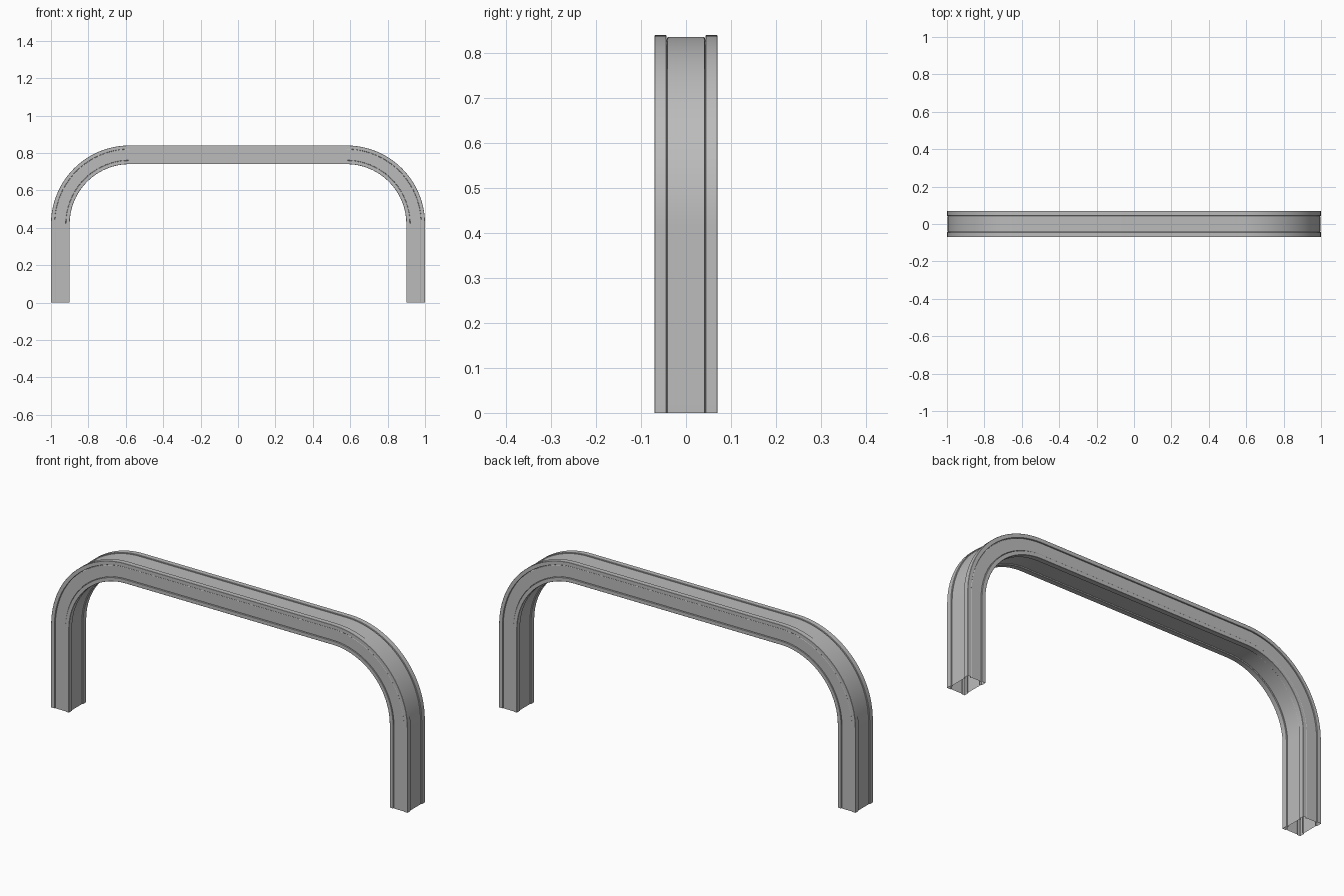
import bpy, bmesh, math

if "Cube" in bpy.data.objects:
    bpy.data.objects.remove(bpy.data.objects["Cube"], do_unlink=True)

# One plain metal colour
grey = bpy.data.materials.new("satin grey")
grey.use_nodes = True
colour = (0.5, 0.5, 0.5, 1)
grey.diffuse_color = colour
grey.node_tree.nodes["Principled BSDF"].inputs["Base Color"].default_value = colour

# Frame sizes: half width of the bar, half depth, height, bend radius of the centreline
HALF_W, HALF_D, TOP, BEND, STEPS = 0.05, 0.07, 0.84, 0.37, 24


def quarter_section():
    """Quarter of the bar section: recessed panels with a narrow slit beside each corner rail."""
    w, d = HALF_W, HALF_D
    return [
        (w - 0.004, 0.040), (w - 0.005, 0.0415), (w - 0.010, 0.042),
        (w - 0.010, 0.0435), (w - 0.001, 0.0435), (w, 0.0445),
        (w, d - 0.001), (w - 0.001, d),
        (0.0315, d), (0.0305, d - 0.001), (0.0305, d - 0.008),
        (0.029, d - 0.008), (0.0285, d - 0.004), (0.027, d - 0.003),
    ]


def full_section():
    q = quarter_section()
    return (q + [(-u, v) for u, v in reversed(q)]
            + [(-u, -v) for u, v in q] + [(u, -v) for u, v in reversed(q)])


def arch_path():
    """Centreline points with the outward direction, from the +x foot to the -x foot."""
    cx, cz = 1 - HALF_W - BEND, TOP - HALF_W - BEND
    half = []
    for i in range(STEPS + 1):
        a = math.pi / 2 * i / STEPS
        c, s = math.cos(a), math.sin(a)
        half.append((cx + BEND * c, cz + BEND * s, c, s))
    half.insert(0, (cx + BEND, 0, 1, 0))
    return half + [(-x, z, -c, s) for x, z, c, s in reversed(half)]


# Sweep the section along the arch, leaving the feet open
bm = bmesh.new()
section = full_section()
rings = [[bm.verts.new((x + u * c, v, z + u * s)) for u, v in section]
         for x, z, c, s in arch_path()]
n = len(section)
for a, b in zip(rings, rings[1:]):
    for i in range(n):
        j = (i + 1) % n
        bm.faces.new((a[i], a[j], b[j], b[i]))
bmesh.ops.recalc_face_normals(bm, faces=bm.faces)

mesh = bpy.data.meshes.new("arched_frame")
bm.to_mesh(mesh)
bm.free()
mesh.materials.append(grey)
frame = bpy.data.objects.new("arched_frame", mesh)
bpy.context.collection.objects.link(frame)

# Smooth bends with crisp rail edges
bpy.context.view_layer.objects.active = frame
frame.select_set(True)
bpy.ops.object.shade_smooth_by_angle(angle=math.radians(30))
